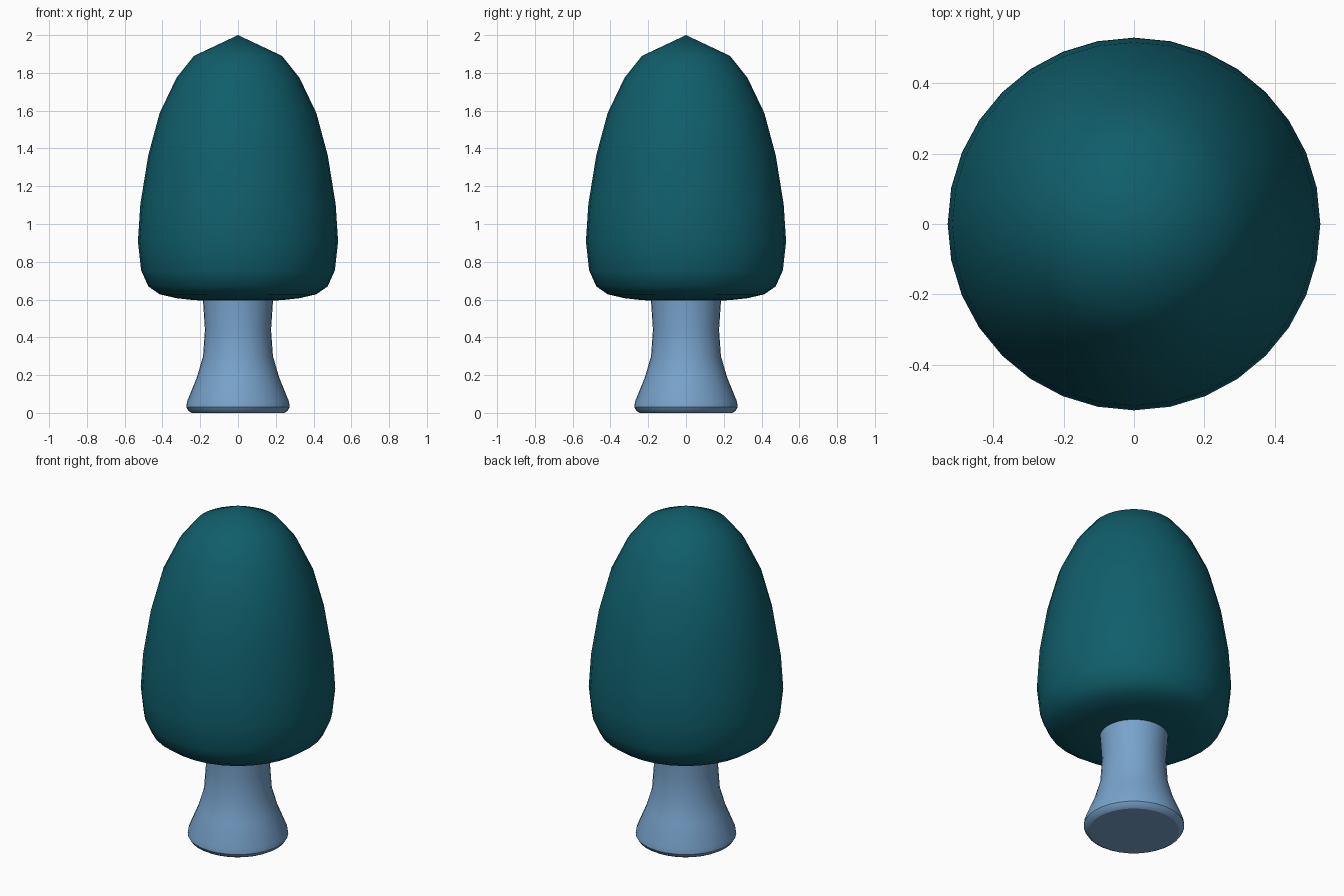
import bpy
import bmesh
import math

cube = bpy.data.objects.get("Cube")
if cube:
    bpy.data.objects.remove(cube, do_unlink=True)

SIDES = 32


def make_material(name, rgb):
    mat = bpy.data.materials.new(name)
    mat.use_nodes = True
    color = (*rgb, 1.0)
    mat.diffuse_color = color
    mat.node_tree.nodes["Principled BSDF"].inputs["Base Color"].default_value = color
    return mat


def lathe(name, profile, mat, smooth_angle):
    """Spin (radius, height) points, listed bottom to top, around the z axis."""
    bm = bmesh.new()
    verts = [bm.verts.new((r, 0, z)) for r, z in profile]
    edges = [bm.edges.new(pair) for pair in zip(verts, verts[1:])]
    bmesh.ops.spin(bm, geom=verts + edges, cent=(0, 0, 0), axis=(0, 0, 1),
                   angle=math.tau, steps=SIDES, use_duplicate=False)
    bmesh.ops.remove_doubles(bm, verts=bm.verts, dist=0.0005)
    bmesh.ops.recalc_face_normals(bm, faces=bm.faces)
    mesh = bpy.data.meshes.new(name)
    bm.to_mesh(mesh)
    bm.free()
    mesh.materials.append(mat)
    obj = bpy.data.objects.new(name, mesh)
    bpy.context.collection.objects.link(obj)
    bpy.ops.object.select_all(action="DESELECT")
    obj.select_set(True)
    bpy.context.view_layer.objects.active = obj
    bpy.ops.object.shade_smooth_by_angle(angle=math.radians(smooth_angle))
    return obj


leaf_teal = make_material("dark teal", (0.005, 0.112, 0.147))
bark_blue = make_material("soft blue", (0.188, 0.365, 0.6))

# Egg-shaped crown with a flattened underside
lathe("crown", [
    (0, 0.59), (0.12, 0.592), (0.233, 0.597), (0.325, 0.607), (0.415, 0.628),
    (0.475, 0.67), (0.513, 0.755), (0.53, 0.908), (0.517, 1.105),
    (0.475, 1.364), (0.415, 1.587), (0.325, 1.775), (0.233, 1.89), (0, 2.0),
], leaf_teal, 60)

# Flared trunk with a rounded foot, its top tucked into the crown
lathe("trunk", [
    (0, 0), (0.245, 0), (0.262, 0.01), (0.274, 0.03), (0.27, 0.06),
    (0.217, 0.19), (0.185, 0.3), (0.175, 0.44), (0.185, 0.59),
    (0.19, 0.65), (0, 0.65),
], bark_blue, 29)
